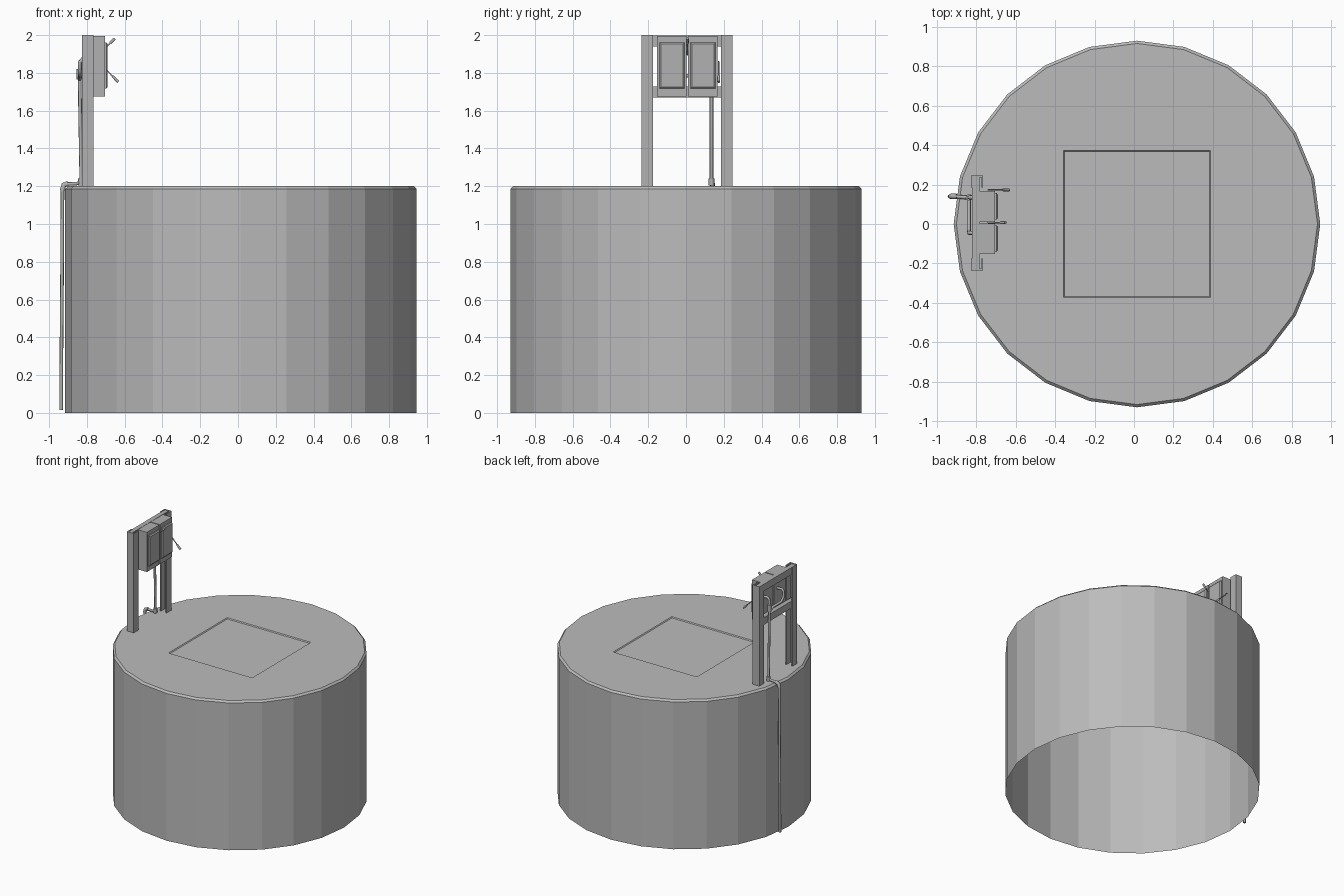
import bpy, bmesh, math
from mathutils import Vector

if "Cube" in bpy.data.objects:
    bpy.data.objects.remove(bpy.data.objects["Cube"])


def material(name, v):
    m = bpy.data.materials.new(name)
    m.diffuse_color = (v, v, v, 1)
    m.use_nodes = True
    m.node_tree.nodes["Principled BSDF"].inputs["Base Color"].default_value = m.diffuse_color
    return m


CONCRETE = material("light grey", 0.5)
STEEL = material("mid grey", 0.44)


def finish(name, bm, mat):
    me = bpy.data.meshes.new(name)
    bm.to_mesh(me)
    bm.free()
    me.materials.append(mat)
    ob = bpy.data.objects.new(name, me)
    bpy.context.collection.objects.link(ob)
    return ob


def box(name, lo, hi, mat=STEEL):
    bm = bmesh.new()
    bmesh.ops.create_cube(bm, size=1)
    for v in bm.verts:
        v.co = [(a + b) / 2 + c * (b - a) for a, b, c in zip(lo, hi, v.co)]
    return finish(name, bm, mat)


def prism(name, outline, z0, z1):
    """Extrude a flat outline upwards."""
    bm = bmesh.new()
    face = bm.faces.new([bm.verts.new((x, y, z0)) for x, y in outline])
    top = bmesh.ops.extrude_face_region(bm, geom=[face])["geom"]
    bmesh.ops.translate(bm, vec=(0, 0, z1 - z0),
                        verts=[v for v in top if isinstance(v, bmesh.types.BMVert)])
    bmesh.ops.recalc_face_normals(bm, faces=bm.faces)
    return finish(name, bm, STEEL)


def pipe(name, points, radius, sides=2):
    cu = bpy.data.curves.new(name, 'CURVE')
    cu.dimensions = '3D'
    cu.bevel_depth = radius
    cu.bevel_resolution = sides
    cu.use_fill_caps = True
    sp = cu.splines.new('POLY')
    sp.points.add(len(points) - 1)
    for p, co in zip(sp.points, points):
        p.co = (*co, 1)
    cu.materials.append(STEEL)
    ob = bpy.data.objects.new(name, cu)
    bpy.context.collection.objects.link(ob)
    return ob


# Well drum: open bottom, chamfered rim, shallow square recess in the lid
CX, R, SIDES, H = 0.015, 0.93, 24, 1.2
bm = bmesh.new()
rings = []
for r, z in ((R, 0), (R, H - 0.014), (R - 0.014, H)):
    rings.append([bm.verts.new((CX + r * math.cos(2 * math.pi * i / SIDES),
                                r * math.sin(2 * math.pi * i / SIDES), z))
                  for i in range(SIDES)])
for a, b in zip(rings, rings[1:]):
    for i in range(SIDES):
        j = (i + 1) % SIDES
        bm.faces.new((a[i], a[j], b[j], b[i]))
squares = []
for s, z in ((0.373, H), (0.367, H - 0.007)):
    squares.append([bm.verts.new((CX + s * x, s * y, z))
                    for x, y in ((1, 1), (-1, 1), (-1, -1), (1, -1))])
outer, inner = squares
bm.faces.new(inner)
for k in range(4):
    n = (k + 1) % 4
    bm.faces.new((outer[k], outer[n], inner[n], inner[k]))
    arc = [rings[2][(3 + 6 * k + i) % SIDES] for i in range(7)]
    bm.faces.new(arc + [outer[n], outer[k]])
finish("well_drum", bm, CONCRETE)

# Channel posts, open towards each other
YC, X0, X1, T = 0.005, -0.826, -0.765, 0.009
for side, label in ((-1, "front"), (1, "back")):
    yo, yi = YC + side * 0.24, YC + side * 0.18
    yw = yo - side * T
    prism(label + "_post", [(X0, yi), (X0, yo), (X1, yo), (X1, yi),
                            (X1 - T, yi), (X1 - T, yw), (X0 + T, yw), (X0 + T, yi)],
          1.195, 2.0)

# Cross rails between the posts
for label, z in (("lower", 1.67), ("upper", 1.94)):
    box(label + "_rail", (-0.822, YC - 0.23, z), (-0.785, YC + 0.23, z + 0.057))

# Two switch boxes with chamfered doors and side levers
for label, ya, yb in (("first", -0.153, 0.003), ("second", 0.011, 0.167)):
    box(label + "_switch_box", (-0.785, ya, 1.675), (-0.705, yb, 1.995))
    bm = bmesh.new()
    loops = []
    for x, inset in ((-0.706, 0.0), (-0.697, 0.0), (-0.69, 0.008)):
        y0, y1, z0, z1 = ya + 0.012 + inset, yb - 0.01 - inset, 1.718 + inset, 1.962 - inset
        loops.append([bm.verts.new((x, y, z))
                      for y, z in ((y0, z0), (y1, z0), (y1, z1), (y0, z1))])
    bm.faces.new(loops[-1])
    for a, b in zip(loops, loops[1:]):
        for i in range(4):
            j = (i + 1) % 4
            bm.faces.new((a[i], a[j], b[j], b[i]))
    finish(label + "_door", bm, STEEL)

for label, y, start, end in (("raised", 0.007, (-0.74, 1.895), (-0.652, 1.982)),
                             ("lowered", 0.173, (-0.74, 1.86), (-0.634, 1.752))):
    a, b = Vector((start[0], y, start[1])), Vector((end[0], y, end[1]))
    pipe(label + "_lever", [a, b], 0.004, 1)
    pipe(label + "_lever_grip", [a.lerp(b, 0.72), b], 0.008, 1)

# Conduits leaving the back of both boxes and meeting in one gland
YP = 0.135
pipe("first_conduit", [(-0.785, -0.045, 1.87), (-0.825, -0.045, 1.872),
                       (-0.838, -0.045, 1.855), (-0.838, -0.04, 1.81),
                       (-0.838, -0.015, 1.785), (-0.838, 0.09, 1.785),
                       (-0.838, YP, 1.765)], 0.01)
pipe("second_conduit", [(-0.785, YP, 1.87), (-0.82, YP, 1.875),
                        (-0.835, YP, 1.86), (-0.838, YP, 1.76)], 0.01)
pipe("conduit_gland", [(-0.838, YP, 1.82), (-0.838, YP, 1.765)], 0.016)

# Main cable down the frame, over the rim and down the drum
pipe("main_cable", [(-0.838, YP, 1.78), (-0.836, YP, 1.6), (-0.83, YP, 1.24),
                    (-0.838, YP, 1.218), (-0.86, YP, 1.213), (-0.905, 0.14, 1.212),
                    (-0.922, 0.14, 1.205), (-0.929, 0.14, 1.18), (-0.931, 0.14, 0.8),
                    (-0.935, 0.14, 0.3), (-0.936, 0.14, 0.015)], 0.0095)
pipe("floor_gland", [(-0.831, YP, 1.205), (-0.831, YP, 1.24)], 0.015)
pipe("rim_elbow", [(-0.9, 0.14, 1.213), (-0.922, 0.14, 1.207),
                   (-0.929, 0.14, 1.18)], 0.014)
